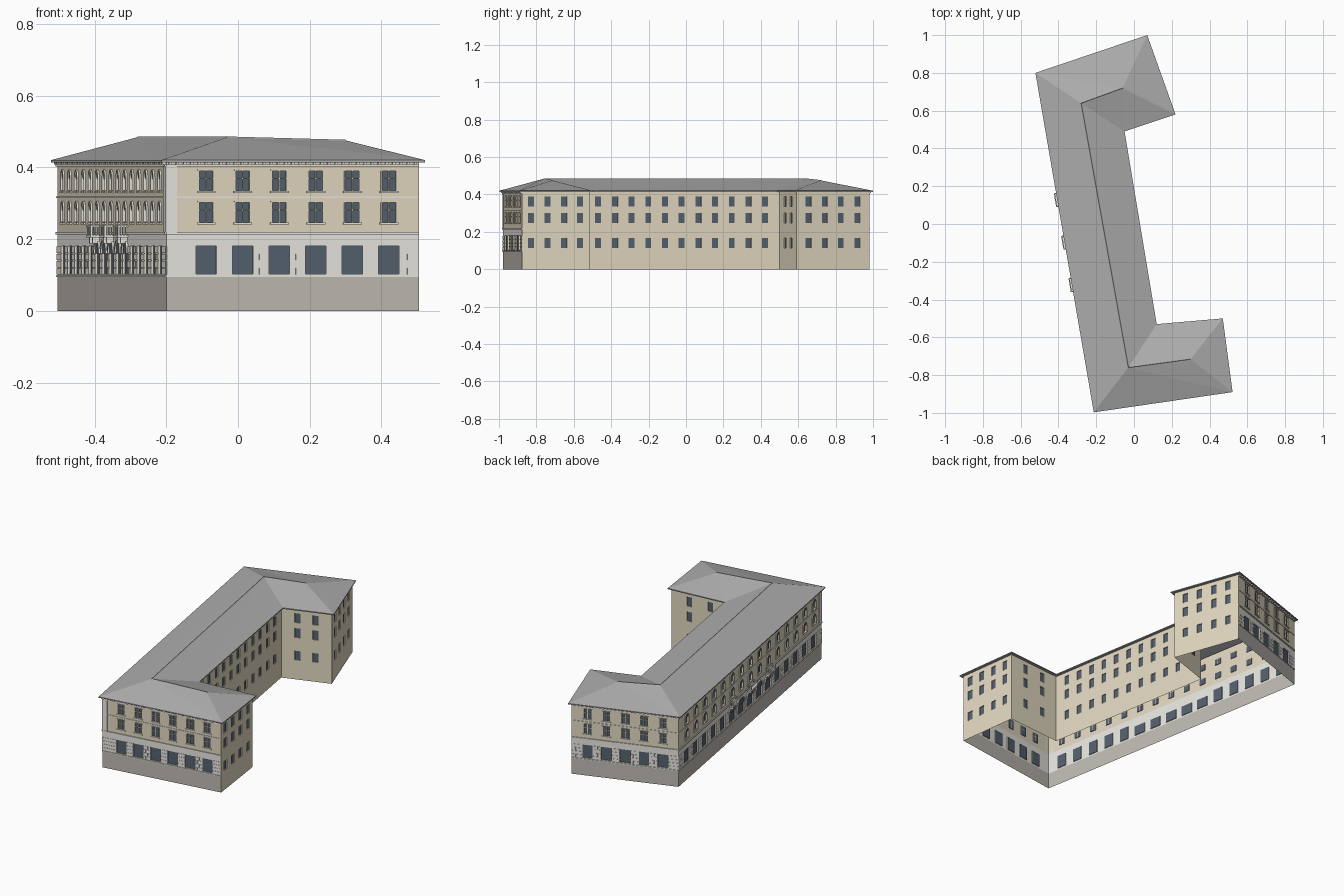
import bpy, bmesh, math
from mathutils import Vector

if "Cube" in bpy.data.objects:
    bpy.data.objects.remove(bpy.data.objects["Cube"])

COL = {"plaster": (0.76, 0.69, 0.53), "white_stone": (0.82, 0.80, 0.75), "base_stone": (0.52, 0.49, 0.45),
       "glass": (0.09, 0.12, 0.16), "roof": (0.42, 0.42, 0.42)}
parts = {}          # part name -> (bmesh, colour)


def part(name, col):
    return parts.setdefault(name, (bmesh.new(), col))[0]


# eave outline, counter-clockwise from the back-left corner
A, H, G, F = (-.522, .80), (-.213, -.997), (.522, -.89), (.47, -.50)
E, D, C, B = (.12, -.53), (-.05, .49), (.22, .58), (.07, 1.0)
EAVE = [Vector(p) for p in (A, H, G, F, E, D, C, B)]


def inset(poly, d):
    out = []
    for i, p in enumerate(poly):
        a = (p - poly[i - 1]).normalized()
        b = (poly[(i + 1) % len(poly)] - p).normalized()
        na, nb = Vector((-a.y, a.x)), Vector((-b.y, b.x))
        out.append(p + (na + nb) * d / (1 + na.dot(nb)))
    return out


WALL = inset(EAVE, .016)


class Side:
    """One wall: u runs along it, z up, d outward."""
    def __init__(self, i):
        self.p, q = WALL[i], WALL[(i + 1) % 8]
        self.len = (q - self.p).length
        self.t = (q - self.p).normalized()
        self.n = Vector((self.t.y, -self.t.x))

    def pt(self, u, z, d=0):
        v = self.p + self.t * u + self.n * d
        return (v.x, v.y, z)

    def quad(self, bm, *uzd):
        bm.faces.new([bm.verts.new(self.pt(*c)) for c in uzd])

    def box(self, bm, u0, u1, z0, z1, d0, d1):
        v = [bm.verts.new(self.pt(u, z, d)) for d in (d0, d1) for z in (z0, z1) for u in (u0, u1)]
        for f in ((4, 5, 7, 6), (1, 0, 2, 3), (0, 4, 6, 2), (5, 1, 3, 7), (2, 6, 7, 3), (0, 1, 5, 4)):
            bm.faces.new([v[k] for k in f])

    def arch(self, u, z, r, w, depth):
        # dark half disc with a projecting trim ring
        an = [math.pi * k / 10 for k in range(11)]
        g, s = part("arch_glass", "glass"), part("arch_trim", "white_stone")
        g.faces.new([g.verts.new(self.pt(u + r * math.cos(a), z + r * math.sin(a), .001)) for a in an])
        rows = [[s.verts.new(self.pt(u + q * math.cos(a), z + q * math.sin(a), d)) for a in an]
                for q, d in ((r, 0), (r, depth), (r + w, depth), (r + w, 0))]
        for lo, hi in zip(rows, rows[1:]):
            for k in range(10):
                s.faces.new((lo[k], hi[k], hi[k + 1], lo[k + 1]))

    def wall(self, holes, bands):
        # wall sheet with recessed windows; bands = (top z, part, colour)
        us = sorted({0, self.len} | {round(h[k], 5) for h in holes for k in (0, 1)})
        zs = sorted({0} | {b[0] for b in bands} | {h[k] for h in holes for k in (2, 3)})
        for u0, u1 in zip(us, us[1:]):
            for z0, z1 in zip(zs, zs[1:]):
                um, zm = (u0 + u1) / 2, (z0 + z1) / 2
                if any(h[0] < um < h[1] and h[2] < zm < h[3] for h in holes):
                    continue
                _, name, col = next(b for b in bands if zm < b[0])
                self.quad(part(name, col), (u0, z0), (u1, z0), (u1, z1), (u0, z1))
        g, s = part("window_glass", "glass"), part("window_reveals", "plaster")
        for a, b, z0, z1 in holes:
            e = -.005
            self.quad(g, (a, z0, e), (b, z0, e), (b, z1, e), (a, z1, e))
            for (p, q), (r, t) in (((a, z0), (b, z0)), ((b, z0), (b, z1)), ((b, z1), (a, z1)), ((a, z1), (a, z0))):
                self.quad(s, (p, q, 0), (r, t, 0), (r, t, e), (p, q, e))

    def centres(self, n, step, shift=0):
        return [self.len / 2 + shift + (k - (n - 1) / 2) * step for k in range(n)]


UPPER = ((.247, .302), (.335, .39))


def court_side(i, n, step):
    s = Side(i)
    holes = [(u - .016, u + .016, a, b) for u in s.centres(n, step) for a, b in ((.115, .168),) + UPPER]
    s.wall(holes, [(.414, "courtyard_walls", "plaster")])


def street_side(i, n, step, shift=0, arched=False):
    s = Side(i)
    cs = s.centres(n, step, shift)
    mid = range(n // 2 - 2, n // 2 + 3) if arched else ()
    trim, bars = part("window_frames", "white_stone"), part("window_bars", "plaster")
    holes, piers, last = [], [], 0
    for k, u in enumerate(cs):
        # ground-floor opening
        r = .036 if k in mid else .029
        top = .16 if k in mid else .18
        holes.append((u - r, u + r, .103, top))
        piers.append((last, u - r))
        last = u + r
        if k in mid:
            s.arch(u, top, r, .008, .006)
        # upper windows with frame, sill and cross bars
        for a, b in UPPER:
            b2 = b - .019 if arched else b
            holes.append((u - .019, u + .019, a, b2))
            for e in (-1, 1):
                x = sorted((u + e * .019, u + e * .023))
                s.box(trim if arched else bars, *x, a, b2, 0, .005 if arched else .002)
            s.box(trim, u - .026, u + .026, a - .006, a - .001, 0, .006)
            s.box(bars, u - .0015, u + .0015, a, b2, -.005, 0)
            s.box(bars, u - .019, u + .019, a + .033, a + .035, -.005, 0)
            if arched:
                s.arch(u, b2, .019, .004, .005)
            else:
                s.box(bars, u - .024, u + .024, b + .001, b + .004, 0, .004)
    piers.append((last, s.len))
    s.wall(holes, [(.095, "base_walls", "base_stone"), (.218, "ground_floor_walls", "white_stone"),
                   (.414, "upper_walls", "plaster")])
    # rusticated blocks on the piers
    rust = part("rustication", "white_stone")
    for a, b in piers:
        for row in range(4):
            z, m = .1 + row * .02, (a + b) / 2 + (.006 if row % 2 else -.006)
            for x0, x1 in ((a, m), (m, b)):
                s.box(rust, x0 + .001, x1 - .001, z + .001, z + .019, 0, .002)
    # string courses, cornice and dentils
    c = part("string_courses", "white_stone")
    for z0, z1, d in ((.094, .099, .004), (.213, .22, .005), (.314, .318, .003), (.403, .408, .005)):
        s.box(c, 0, s.len, z0, z1, 0, d)
    dent = part("cornice_dentils", "white_stone")
    m = int(s.len / .02)
    for k in range(m):
        u = (k + .5) * s.len / m
        s.box(dent, u - .004, u + .004, .408, .414, 0, .011)
    return s, cs


def balcony(s, u):
    b = part("balconies", "white_stone")
    s.box(b, u - .037, u + .037, .204, .211, 0, .028)
    s.box(b, u - .037, u + .037, .234, .239, .022, .028)
    for e in (-1, 1):
        x = sorted((u + e * .032, u + e * .037))
        s.box(b, *x, .234, .239, 0, .028)
        s.box(b, *x, .211, .234, .022, .028)
        s.box(b, u + e * .024 - .004, u + e * .024 + .004, .188, .204, 0, .02)
        for d in (.005, .013):
            s.box(b, u + e * .0345 - .0015, u + e * .0345 + .0015, .211, .234, d, d + .003)
    for k in range(-4, 5):
        s.box(b, u + k * .0065 - .0015, u + k * .0065 + .0015, .211, .234, .0235, .0265)


# street facades
left, lc = street_side(0, 15, .114, arched=True)
front, _ = street_side(1, 6, .103, .014)
street_side(7, 5, .105)
for k in (5, 7, 9):
    balcony(left, lc[k])

# corner quoins where the left and front facades meet
q = part("corner_quoins", "white_stone")
left.box(q, left.len - .03, left.len, .22, .403, 0, .003)
front.box(q, 0, .03, .22, .403, 0, .003)

# courtyard and wing-end walls
for i, n, step in ((2, 4, .088), (3, 2, .13), (4, 11, .0905), (5, 2, .1), (6, 4, .092)):
    court_side(i, n, step)

# hipped roof with eave fascia and soffit
roof = part("roof", "roof")
ring = [[roof.verts.new((p.x, p.y, z)) for p in poly]
        for poly, z in ((WALL, .414), (EAVE, .414), (EAVE, .42))]
for lo, hi in zip(ring, ring[1:]):
    for k in range(8):
        m = (k + 1) % 8
        roof.faces.new((lo[k], lo[m], hi[m], hi[k]))
a, h, g, f, e, d, c, b = ring[2]
RIDGE = [(.30, -.715, .475), (-.03, -.76, .484), (-.28, .64, .484), (-.06, .72, .475)]
w1, r1, r2, w2 = [roof.verts.new(p) for p in RIDGE]
for face in ((a, h, r1, r2), (h, g, w1, r1), (g, f, w1), (f, e, r1, w1),
             (e, d, r2, r1), (d, c, w2, r2), (c, b, w2), (b, a, r2, w2)):
    roof.faces.new(face)
bmesh.ops.triangulate(roof, faces=[x for x in roof.faces if len(x.verts) == 4])

# ridge caps
cap = part("ridge_caps", "roof")
for p, q2 in zip(RIDGE, RIDGE[1:]):
    p, q2 = Vector(p), Vector(q2)
    side = (q2 - p).cross(Vector((0, 0, 1))).normalized() * .005
    top = Vector((0, 0, .002))
    v = [cap.verts.new(x) for x in (p - side - top, p + top, p + side - top, q2 - side - top, q2 + top, q2 + side - top)]
    for fc in ((0, 1, 4, 3), (1, 2, 5, 4), (0, 2, 1), (3, 4, 5)):
        cap.faces.new([v[k] for k in fc])

# turn every part into an object
mats = {}
for name, col in COL.items():
    mats[name] = bpy.data.materials.new(name)
    mats[name].diffuse_color = (*col, 1)
for name, (bm, col) in parts.items():
    bmesh.ops.remove_doubles(bm, verts=bm.verts, dist=1e-5)
    me = bpy.data.meshes.new(name)
    bm.to_mesh(me)
    bm.free()
    me.materials.append(mats[col])
    bpy.context.collection.objects.link(bpy.data.objects.new(name, me))

for m in bpy.data.materials:
    if m.users and not m.is_grease_pencil:
        m.use_nodes = True
        m.node_tree.nodes["Principled BSDF"].inputs["Base Color"].default_value = m.diffuse_color
